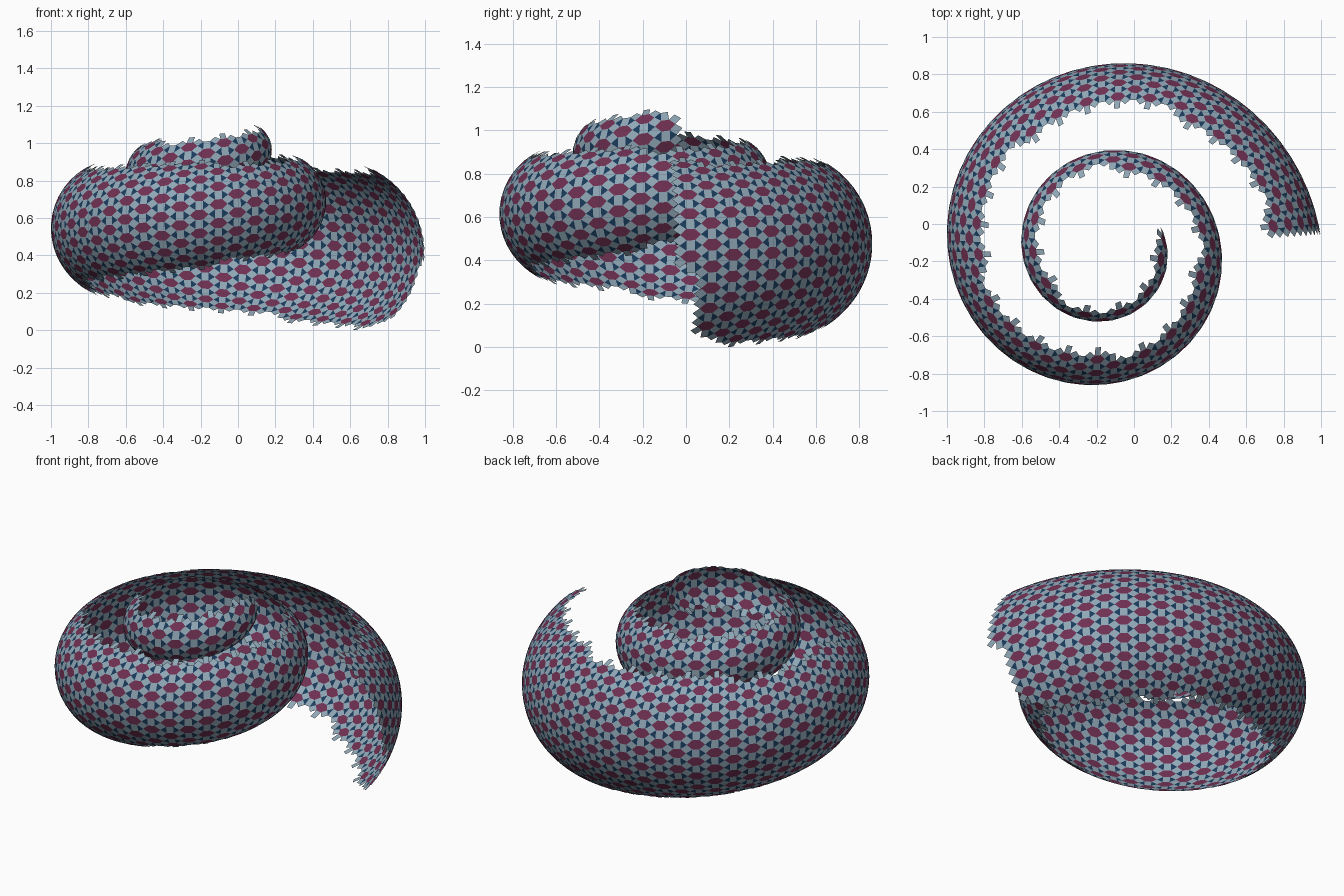
import bpy, math
from math import sin, cos, pi, radians

if "Cube" in bpy.data.objects:
    bpy.data.objects.remove(bpy.data.objects["Cube"])

# Spiral shell band: shrinking radius, steady climb, open C-shaped section
CX, CY = -0.15, -0.135      # spiral axis
DECAY = 0.1                 # shrink rate per radian
ARM, TUBE = 0.658, 0.50     # distance to section centre, section radius
Z0, RISE = 0.45, 0.0442     # start height, climb per radian
START, END = 0.09, 4 * pi + 0.30
HALF = 1.15                 # half angle of the section

# Tiling of flat hexagons, evenly sized over the whole band
EDGE = 0.04                 # hexagon edge
TIP = radians(42)           # half angle of the hexagon tips
LINK, SIDE = 1.2, 0.85      # gap above a hexagon, sideways gap
ROW = 2 * sin(TIP) + LINK
COL = 1 + cos(TIP) + SIDE
S0, S1 = math.exp(-DECAY * START), math.exp(-DECAY * END)
GIRTH = ARM + TUBE
LENGTH = (S0 - S1) * GIRTH / DECAY / EDGE
COLUMNS = round((LENGTH - 2.8) / COL) + 1
STRETCH = LENGTH / ((COLUMNS - 1) * COL + 2.8)


def scale_at(u):
    """Size of the spiral at distance u along the band."""
    return S0 - DECAY * (u + 1.4) * STRETCH * EDGE / GIRTH


def on_shell(u, v):
    """Wrap a point of the flat tiling onto the spiral band."""
    s = scale_at(u)
    t = -math.log(s) / DECAY
    a = v * EDGE / (TUBE * s)
    r = s * (ARM + TUBE * cos(a))
    return (CX + r * cos(t), CY + r * sin(t), Z0 + RISE * t + s * TUBE * sin(a))


def start_slant(v):
    """The lower half of the mouth is cut back."""
    f = v * EDGE / (TUBE * HALF)
    return 0.23 * f * f * GIRTH / EDGE if f < 0 else 0


tiles = {}


def add_tile(points):
    c = (round(sum(p[0] for p in points) / len(points), 2) + 0.0,
         round(sum(p[1] for p in points) / len(points), 2) + 0.0)
    tiles.setdefault(c, [points, 0])[1] += 1


HX, HY = 0.5 + cos(TIP), sin(TIP)
HEXAGON = [(HX, 0), (0.5, HY), (-0.5, HY), (-HX, 0), (-0.5, -HY), (0.5, -HY)]
LINKS = [(SIDE, LINK / 2), (0, LINK), (-SIDE, LINK / 2),
         (-SIDE, -LINK / 2), (0, -LINK), (SIDE, -LINK / 2)]

for i in range(COLUMNS):
    for j in range(-8, 9):
        x, y = i * COL, (j + 0.5 * (i % 2)) * ROW
        edge = HALF * TUBE * scale_at(x) / EDGE
        if abs(y) + HY + LINK > edge + 0.45 or x < start_slant(y) - 0.01:
            continue
        hexa = [(x + a, y + b) for a, b in HEXAGON]
        add_tile(hexa)
        for k in range(6):
            p, q = hexa[k], hexa[(k + 1) % 6]
            (ox, oy), (ax, ay) = LINKS[k], LINKS[k - 1]
            add_tile([p, (p[0] + ox, p[1] + oy), (q[0] + ox, q[1] + oy), q])
            add_tile([p, (p[0] + ax, p[1] + ay), (p[0] + ox, p[1] + oy)])

# Keep corner triangles only where two hexagons share them, and weld corners
verts, faces, slots, index = [], [], [], {}
for points, uses in tiles.values():
    if len(points) == 3 and uses < 2:
        continue
    face = []
    for u, v in points:
        key = (round(u * 20), round(v * 20))
        if key not in index:
            index[key] = len(verts)
            verts.append(on_shell(u, v))
        face.append(index[key])
    faces.append(face)
    slots.append({3: 0, 4: 1, 6: 2}[len(points)])

mesh = bpy.data.meshes.new("tiled_spiral_shell")
mesh.from_pydata(verts, [], faces)
shell = bpy.data.objects.new("tiled_spiral_shell", mesh)
bpy.context.collection.objects.link(shell)

# Navy triangles, blue-grey quads, maroon hexagons
for name, colour in (("navy", (0.01, 0.045, 0.11, 1)),
                     ("blue_grey", (0.28, 0.39, 0.47, 1)),
                     ("maroon", (0.16, 0.03, 0.085, 1))):
    m = bpy.data.materials.new(name)
    m.diffuse_color = colour
    m.use_nodes = True
    m.node_tree.nodes["Principled BSDF"].inputs["Base Color"].default_value = m.diffuse_color
    mesh.materials.append(m)
mesh.polygons.foreach_set("material_index", slots)

# Rest the lowest tile on the ground
low = min(v.co.z for v in mesh.vertices)
for v in mesh.vertices:
    v.co.z -= low
mesh.update()
